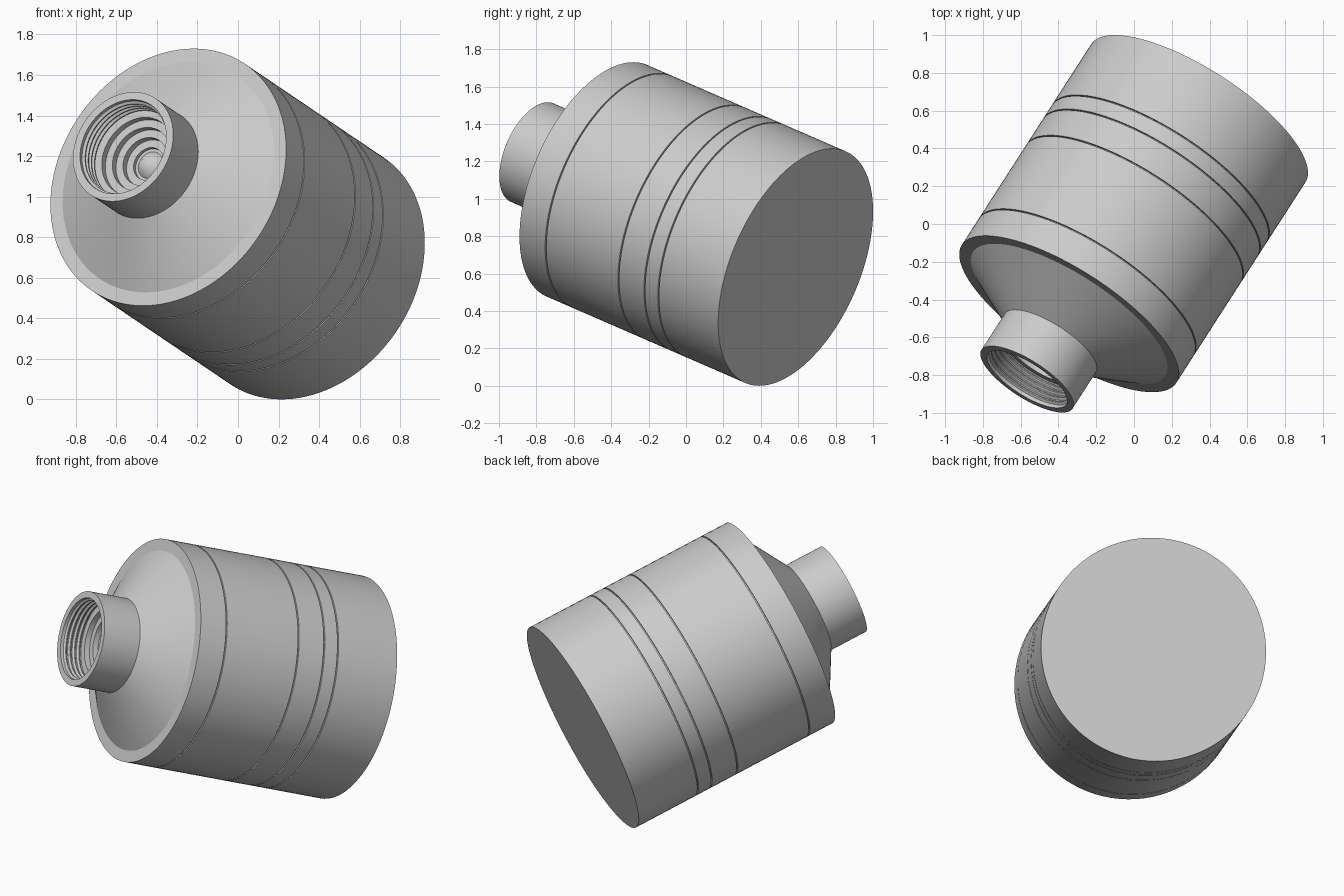
import bpy
import bmesh
import math
from mathutils import Vector

cube = bpy.data.objects.get("Cube")
if cube:
    bpy.data.objects.remove(cube, do_unlink=True)

SEGMENTS = 128
BASE = Vector((0.34, 0.586, 0.634))        # centre of the back disc
AXIS = Vector((-0.5085, -0.7896, 0.3435))  # from the back disc towards the neck
RADIUS, RIM_INNER = 0.675, 0.605
LENGTH = 1.345                             # back disc to front rim
NECK_R, NECK_START, TIP = 0.287, LENGTH + 0.195, LENGTH + 0.438

metal = bpy.data.materials.new("grey_metal")
metal.use_nodes = True
metal.diffuse_color = (0.6, 0.6, 0.6, 1)
metal.node_tree.nodes["Principled BSDF"].inputs["Base Color"].default_value = (0.6, 0.6, 0.6, 1)


def lathe(name, profile):
    """Turn a (radius, height) profile about the tilted axis."""
    bm = bmesh.new()
    rings = []
    for r, h in profile:
        ring = []
        for j in range(SEGMENTS):
            t = math.tau * j / SEGMENTS
            ring.append(bm.verts.new((r * math.cos(t), r * math.sin(t), h)))
        rings.append(ring)
    for low, high in zip(rings, rings[1:]):
        for j in range(SEGMENTS):
            k = (j + 1) % SEGMENTS
            bm.faces.new((low[j], low[k], high[k], high[j]))
    bmesh.ops.remove_doubles(bm, verts=bm.verts, dist=1e-5)
    mesh = bpy.data.meshes.new(name)
    bm.to_mesh(mesh)
    bm.free()
    mesh.materials.append(metal)
    obj = bpy.data.objects.new(name, mesh)
    bpy.context.collection.objects.link(obj)
    obj.location = BASE
    obj.rotation_mode = 'QUATERNION'
    obj.rotation_quaternion = AXIS.to_track_quat('Z', 'Y')
    bpy.ops.object.select_all(action='DESELECT')
    obj.select_set(True)
    bpy.context.view_layer.objects.active = obj
    bpy.ops.object.shade_smooth_by_angle(angle=math.radians(25))
    return obj


# Main body: flat back, straight wall with four thin grooves, flat front rim
body = [(0, 0), (RADIUS, 0)]
for from_rim in (0.94, 0.846, 0.67, 0.177):
    h, half, floor = LENGTH - from_rim, 0.004, RADIUS - 0.012
    body += [(RADIUS, h - half), (floor, h - half), (floor, h + half), (RADIUS, h + half)]
body += [(RADIUS, LENGTH), (RIM_INNER, LENGTH)]
lathe("main_body", body)

# Tapered shoulder between rim and neck
lathe("tapered_shoulder", [(RIM_INNER, LENGTH), (NECK_R, NECK_START)])

# Neck: outer wall, flat lip and internal thread ridges
BORE, ROOT, PITCH = 0.235, 0.247, 0.03
neck = [(NECK_R, NECK_START), (NECK_R, TIP), (ROOT, TIP)]
h = TIP - 0.02
for ridge in range(4):
    neck += [(ROOT, h), (BORE, h - PITCH * 0.3), (BORE, h - PITCH * 0.5), (ROOT, h - PITCH * 0.8)]
    h -= PITCH
neck.append((ROOT, h))
lathe("threaded_neck", neck)

# Stepped socket inside the neck
socket = [(ROOT, h)]
for r in (0.205, 0.165, 0.125):
    socket += [(r, h), (r, h - 0.035)]
    h -= 0.035
socket += [(0.085, h), (0.085, h - 0.02), (0.07, h - 0.02)]
lathe("stepped_socket", socket)

# Pointed centre pin at the bottom of the socket
lathe("centre_pin", [(0.07, h - 0.02), (0, h + 0.06)])
